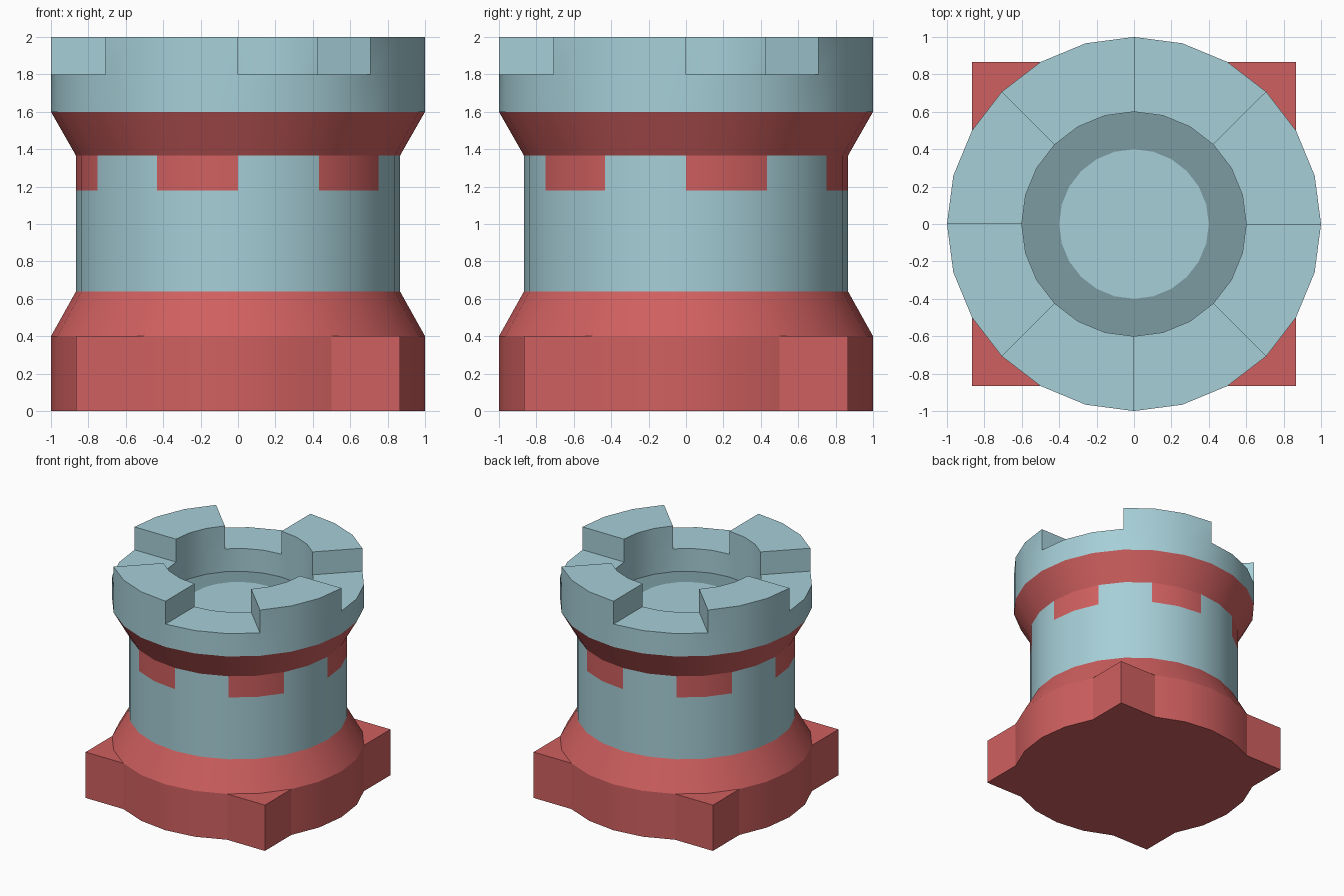
import bpy, bmesh
from math import sin, cos, pi, radians

if "Cube" in bpy.data.objects:
    bpy.data.objects.remove(bpy.data.objects["Cube"])

N = 24                      # sides of the tower
NECK = cos(radians(30))     # shaft radius, also half the width of the square plinth


def material(name, rgb):
    m = bpy.data.materials.new(name)
    m.diffuse_color = (*rgb, 1)
    m.use_nodes = True
    m.node_tree.nodes["Principled BSDF"].inputs["Base Color"].default_value = m.diffuse_color
    return m


MATS = [material("stone", (0.38, 0.62, 0.68)),
        material("red_trim", (0.63, 0.115, 0.115)),
        material("dark_stone", (0.20, 0.33, 0.36))]
STONE, RED, DARK = range(3)


def ring(bm, r, z):
    return [bm.verts.new((r * cos(2 * pi * i / N), r * sin(2 * pi * i / N), z))
            for i in range(N)]


def bridge(bm, lower, upper, mat):
    """Quads between two rings; mat is an index or a function of the side number."""
    faces = []
    for i in range(N):
        j = (i + 1) % N
        f = bm.faces.new((lower[i], lower[j], upper[j], upper[i]))
        f.material_index = mat(i) if callable(mat) else mat
        faces.append(f)
    return faces


def finish(bm, name):
    me = bpy.data.meshes.new(name)
    bm.to_mesh(me)
    bm.free()
    for m in MATS:
        me.materials.append(m)
    ob = bpy.data.objects.new(name, me)
    bpy.context.collection.objects.link(ob)
    bpy.ops.object.select_all(action='DESELECT')
    ob.select_set(True)
    bpy.context.view_layer.objects.active = ob
    bpy.ops.object.shade_smooth_by_angle(angle=radians(20))
    return ob


# Plinth: round foot with the four diagonal points pulled out to square corners
bm = bmesh.new()
rings = [ring(bm, 1, z) for z in (0, 0.4)]
for rg in rings:
    for i in range(3, N, 6):
        v = rg[i].co
        v.x, v.y = (NECK if v.x > 0 else -NECK), (NECK if v.y > 0 else -NECK)
bridge(bm, *rings, RED)
bm.faces.new(rings[0][::-1]).material_index = RED
bm.faces.new(rings[1]).material_index = RED
finish(bm, "plinth")

# Shaft: flared foot, straight wall, band of red teeth, flared neck
bm = bmesh.new()
profile = [(1, 0.4), (NECK, 0.64), (NECK, 1.18), (NECK, 1.365), (1, 1.6)]
rings = [ring(bm, r, z) for r, z in profile]
mats = [RED, STONE, lambda i: RED if (i // 2) % 2 == 0 else STONE, RED]
for k, mat in enumerate(mats):
    bridge(bm, rings[k], rings[k + 1], mat)
finish(bm, "shaft")

# Crown: parapet wall around a sunken floor, with four raised battlements
bm = bmesh.new()
profile = [(1, 1.6), (1, 1.8), (0.6, 1.8), (0.6, 1.6), (0.4, 1.6)]
rings = [ring(bm, r, z) for r, z in profile]
bands = [bridge(bm, rings[k], rings[k + 1], DARK if k == 3 else STONE)
         for k in range(4)]
bm.faces.new(rings[4])
raised = [f for i, f in enumerate(bands[1]) if (i // 3) % 2]
ext = bmesh.ops.extrude_face_region(bm, geom=raised)
top = [g for g in ext["geom"] if isinstance(g, bmesh.types.BMVert)]
bmesh.ops.translate(bm, verts=top, vec=(0, 0, 0.2))
old = [f for f in raised if f.is_valid and all(abs(v.co.z - 1.8) < 1e-4 for v in f.verts)]
bmesh.ops.delete(bm, geom=old, context='FACES')
finish(bm, "crown")
